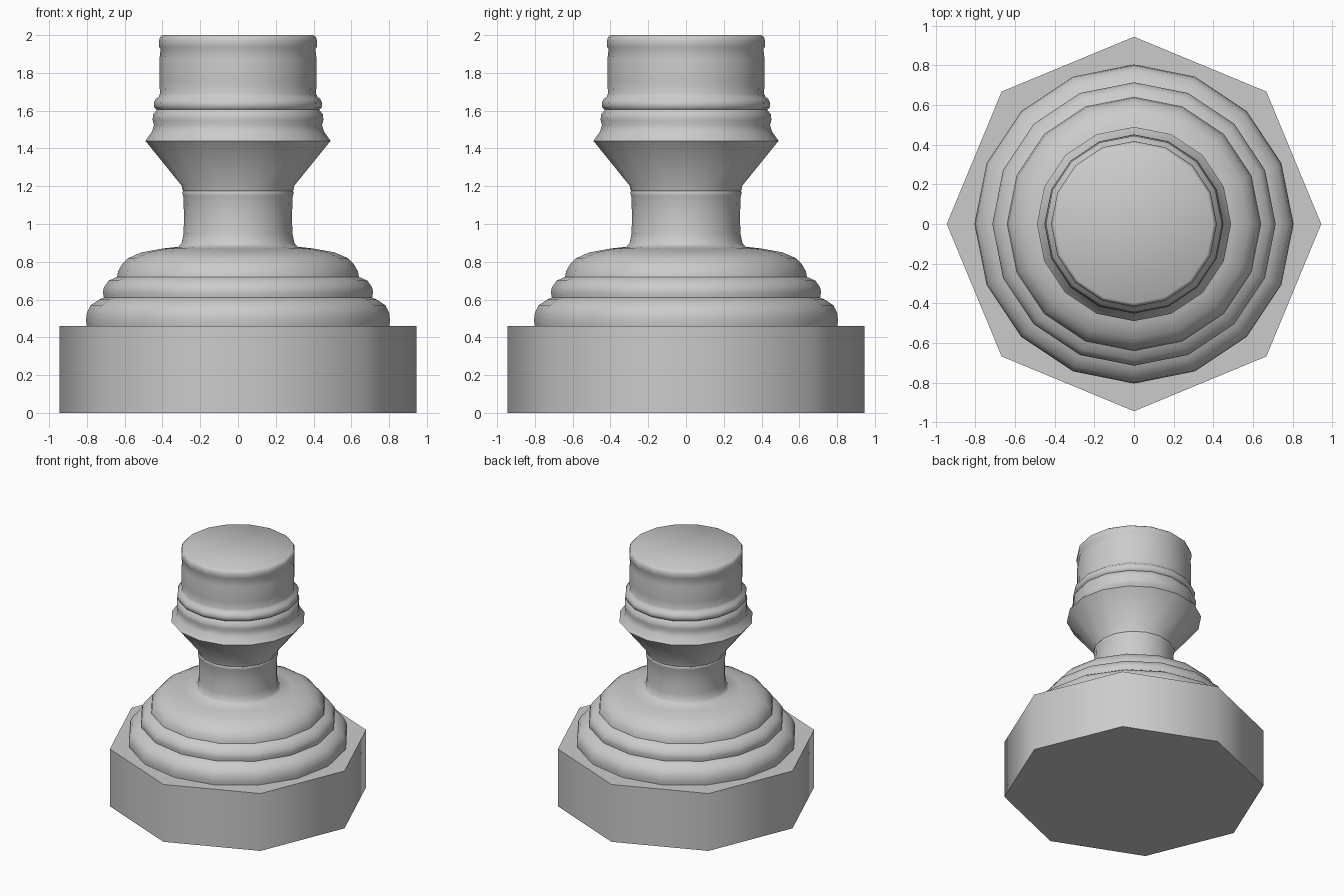
import bpy, bmesh, math

if "Cube" in bpy.data.objects:
    bpy.data.objects.remove(bpy.data.objects["Cube"])


def lathe(name, profile, sides, angle, cap_bottom):
    """Spin (radius, z) points around z; corners start on +x."""
    bm = bmesh.new()
    rings = []
    for r, z in profile:
        rings.append([bm.verts.new((r * math.cos(2 * math.pi * i / sides),
                                    r * math.sin(2 * math.pi * i / sides), z))
                      for i in range(sides)])
    for low, high in zip(rings, rings[1:]):
        for i in range(sides):
            j = (i + 1) % sides
            bm.faces.new((low[i], low[j], high[j], high[i]))
    bm.faces.new(rings[-1])
    if cap_bottom:
        bm.faces.new(rings[0][::-1])
    mesh = bpy.data.meshes.new(name)
    bm.to_mesh(mesh)
    bm.free()
    obj = bpy.data.objects.new(name, mesh)
    bpy.context.collection.objects.link(obj)
    bpy.ops.object.select_all(action='DESELECT')
    obj.select_set(True)
    bpy.context.view_layer.objects.active = obj
    bpy.ops.object.shade_smooth_by_angle(angle=math.radians(angle))
    return obj


# Octagonal plinth
lathe("plinth", [(0.945, 0), (0.945, 0.46)], 8, 50, True)

# Stepped, rounded tiers leading into the neck and the banded head
tiers = [(0.80, 0.455), (0.805, 0.49), (0.80, 0.53), (0.78, 0.57), (0.735, 0.60), (0.71, 0.61),
         (0.715, 0.64), (0.71, 0.665), (0.685, 0.70), (0.64, 0.72),
         (0.635, 0.75), (0.615, 0.785), (0.58, 0.82), (0.51, 0.85), (0.40, 0.87), (0.315, 0.88)]
neck = [(0.298, 0.90), (0.288, 0.95), (0.286, 1.05), (0.29, 1.15), (0.296, 1.165),
        (0.29, 1.175), (0.296, 1.185), (0.296, 1.20)]
head = [(0.49, 1.44), (0.455, 1.49), (0.445, 1.525), (0.452, 1.55), (0.45, 1.58), (0.43, 1.605),
        (0.443, 1.615), (0.446, 1.64), (0.437, 1.66), (0.42, 1.675),
        (0.413, 1.69), (0.416, 1.75), (0.416, 1.87), (0.41, 1.925),
        (0.418, 1.94), (0.418, 1.97), (0.413, 1.99), (0.40, 2.0)]
lathe("pedestal_body", tiers + neck + head, 16, 55, False)
